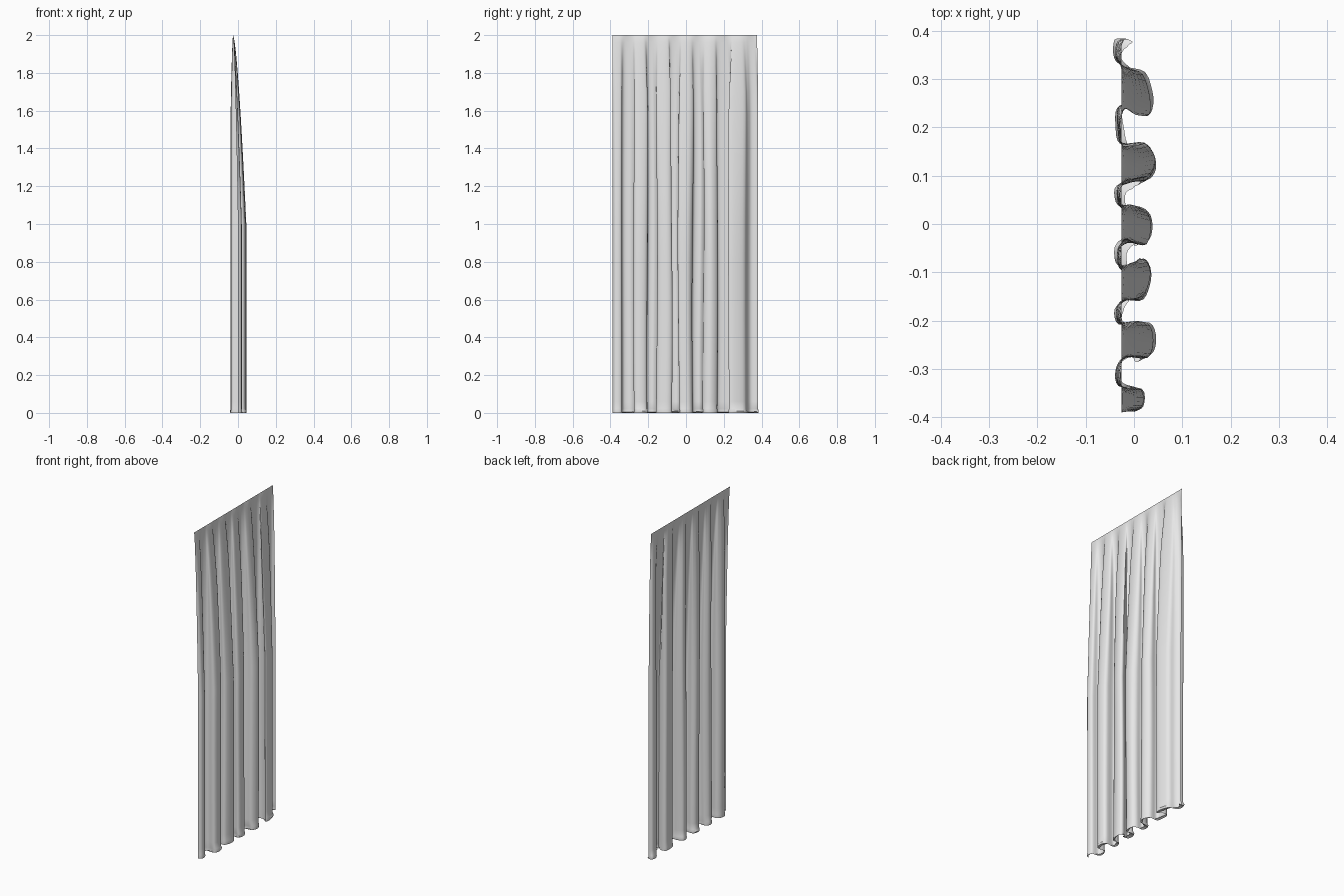
import bpy, bmesh, math, random
from mathutils import Vector

if "Cube" in bpy.data.objects:
    bpy.data.objects.remove(bpy.data.objects["Cube"])
random.seed(4)

# fabric: slightly see-through off-white
mat = bpy.data.materials.new("sheer_white_fabric")
mat.diffuse_color = (0.8, 0.8, 0.8, 0.8)
mat.use_nodes = True
mat.node_tree.nodes["Principled BSDF"].inputs["Base Color"].default_value = mat.diffuse_color

# plan of the folds, (x, y) from one side edge to the other
PLAN = [(0.0, -.388), (.018, -.375), (.014, -.342), (-.030, -.335), (-.036, -.30),
        (-.015, -.275), (.028, -.275), (.040, -.24), (.026, -.205), (-.028, -.205),
        (-.036, -.175), (-.015, -.155), (.018, -.152), (.034, -.105), (.020, -.075),
        (-.026, -.092), (-.034, -.055), (-.012, -.035), (.026, -.038), (.034, .01),
        (.012, .035), (-.028, .038), (-.034, .075), (-.005, .09), (.028, .095),
        (.044, .13), (.022, .165), (-.024, .165), (-.034, .20), (-.032, .24),
        (0.0, .245), (.028, .225), (.034, .255), (.018, .31), (-.018, .325),
        (-.038, .345), (-.034, .378), (-.012, .382)]
SUB = 4


def spline(pts, sub):
    out = []
    p = [Vector(q) for q in pts]
    p = [p[0]] + p + [p[-1]]
    for i in range(1, len(p) - 2):
        a, b, c, d = p[i - 1:i + 3]
        for k in range(sub):
            t = k / sub
            out.append(0.5 * (2 * b + (c - a) * t + (2 * a - 5 * b + 4 * c - d) * t * t
                              + (3 * b - a - 3 * c + d) * t ** 3))
    return out + [p[-1]]


path = spline(PLAN, SUB)
n = len(path)
HEIGHTS = [2.0, 1.985, 1.96, 1.92, 1.87, 1.8, 1.7, 1.58, 1.4, 1.2, 1.0,
           .8, .6, .4, .25, .13, .06, .022]


def point(i, z):
    """Folds open out from a flat, gathered top down to the full plan."""
    p, u = path[i], i / (n - 1)
    d = 2.0 - z
    front = min(1, (d / 1.0)) ** 0.65
    back = min(1, d / 0.4) ** 0.6
    w = front if p.x > -0.026 else back
    x = -0.026 + (p.x + 0.026) * w
    even = -0.39 + 0.765 * u
    g = min(1, d / 0.35) ** 0.7
    y = even + (p.y - even) * g
    # slow sideways drift of the folds
    y += 0.004 * math.sin(3.1 * z + 17 * u) * g * math.sin(math.pi * u)
    return x, y, z


bm = bmesh.new()
rows = [[bm.verts.new(point(i, z)) for i in range(n)] for z in HEIGHTS]

# hem: resting on the floor, spread along the fold direction
key = [random.uniform(0.2, 1.0) for _ in range(n // SUB + 2)]


def hem_row(spread, z_fn):
    row = []
    for i in range(n):
        x, y, _ = point(i, 0.02)
        t = i / SUB
        k = key[int(t)] * (1 - t % 1) + key[int(t) + 1] * (t % 1)
        out = 1 if x > 0 else -1
        s = max(-1, min(1, x / 0.02))
        x = max(-.045, min(.046, x + s * spread * k))
        y = max(-.39, min(.388, y + 0.012 * (k - 0.5) * spread / 0.01))
        row.append(bm.verts.new((x, y, z_fn(k))))
    return row


rows.append(hem_row(0.007, lambda k: 0.005 + 0.006 * k))
rows.append(hem_row(0.002, lambda k: 0.0))
rows.append(hem_row(-0.022, lambda k: 0.003 + 0.004 * k))
for a, b in zip(rows, rows[1:]):
    for i in range(n - 1):
        bm.faces.new((a[i], b[i], b[i + 1], a[i + 1]))

# folds swept together on the floor
for v in rows[-1]:
    v.co.z = max(0.0, v.co.z)
me = bpy.data.meshes.new("curtain")
bm.to_mesh(me)
bm.free()
me.materials.append(mat)
curtain = bpy.data.objects.new("curtain", me)
bpy.context.collection.objects.link(curtain)
bpy.context.view_layer.objects.active = curtain
curtain.select_set(True)
bpy.ops.object.shade_smooth_by_angle(angle=math.radians(50))
